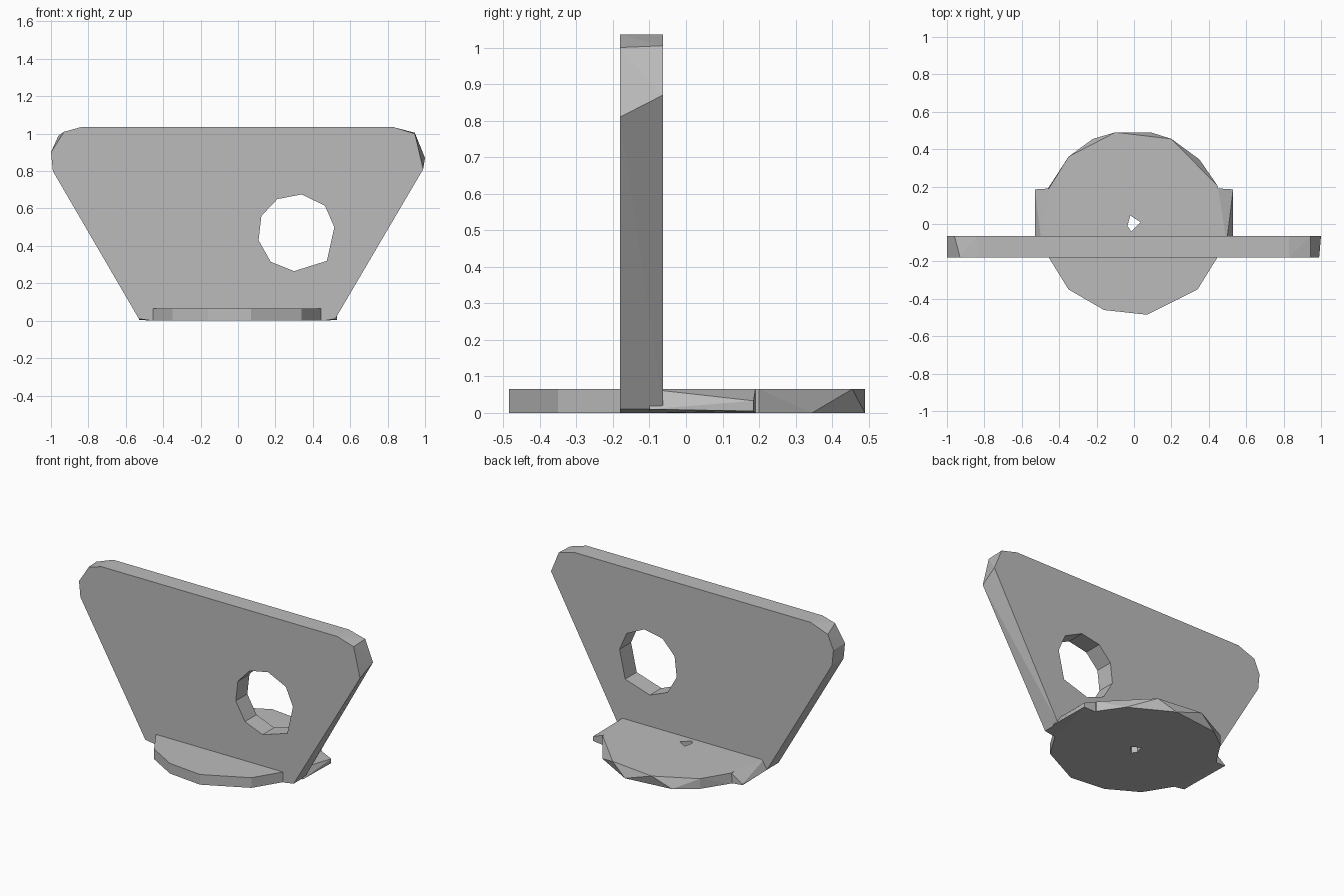
import bpy
import bmesh
import math

cube = bpy.data.objects.get("Cube")
if cube:
    bpy.data.objects.remove(cube, do_unlink=True)

grey = bpy.data.materials.new("plain grey")
grey.use_nodes = True
colour = (0.5, 0.5, 0.5, 1)
grey.diffuse_color = colour
grey.node_tree.nodes["Principled BSDF"].inputs["Base Color"].default_value = colour


def hull(name, points):
    """Faceted solid wrapped around a set of points."""
    bm = bmesh.new()
    verts = [bm.verts.new(p) for p in points]
    result = bmesh.ops.convex_hull(bm, input=verts)
    spare = {v for v in result["geom_interior"] + result["geom_unused"]
             if isinstance(v, bmesh.types.BMVert) and not v.link_faces}
    bmesh.ops.delete(bm, geom=list(spare), context="VERTS")
    bmesh.ops.dissolve_limit(bm, angle_limit=math.radians(0.5),
                             verts=bm.verts, edges=bm.edges)
    bmesh.ops.recalc_face_normals(bm, faces=bm.faces)
    mesh = bpy.data.meshes.new(name)
    bm.to_mesh(mesh)
    bm.free()
    mesh.materials.append(grey)
    obj = bpy.data.objects.new(name, mesh)
    bpy.context.collection.objects.link(obj)
    return obj


def cut(target, cutter):
    cutter.hide_render = True
    cutter.hide_viewport = True
    cutter.display_type = "WIRE"
    mod = target.modifiers.new("hole", "BOOLEAN")
    mod.operation = "DIFFERENCE"
    mod.solver = "EXACT"
    mod.object = cutter


def upright(outline, y):
    return [(x, y, z) for x, z in outline]


def level(outline, z):
    return [(x, y, z) for x, y in outline]


FRONT, BACK, TOP = -0.18, -0.063, 0.065

# Upright plate with clipped upper corners
foot = [(-0.53, 0.01), (-0.46, 0), (0.46, 0), (0.52, 0.01)]
front_outline = foot + [(0.99, 0.81), (0.945, 1.0), (0.83, 1.035),
                        (-0.84, 1.035), (-0.93, 1.01), (-1, 0.9), (-0.99, 0.8)]
back_outline = foot + [(1, 0.87), (0.945, 1.005), (0.83, 1.035),
                       (-0.84, 1.035), (-0.96, 0.99), (-1, 0.9), (-0.99, 0.8)]
plate = hull("upright_plate", upright(front_outline, FRONT) + upright(back_outline, BACK))

# Off-centre opening through the plate
opening = [(0.125, 0.56), (0.21, 0.65), (0.34, 0.675), (0.465, 0.615), (0.515, 0.5),
           (0.475, 0.32), (0.3, 0.265), (0.175, 0.315), (0.11, 0.43)]
cut(plate, hull("plate_hole_cutter", upright(opening, -0.4) + upright(opening, 0.2)))

# Round foot: shared front rim, staggered facets at the rear
rim = [(-0.455, FRONT), (-0.35, -0.35), (-0.16, -0.46),
       (0.07, -0.485), (0.34, -0.35), (0.445, FRONT)]
upper_rear = [(0.45, 0.2), (0.2, 0.455), (-0.1, 0.49), (-0.35, 0.36), (-0.455, 0.19)]
lower_rear = [(0.45, 0.2), (0.35, 0.345), (0.09, 0.49), (-0.22, 0.455), (-0.35, 0.36),
              (-0.46, 0.19)]
base = hull("round_base", level(rim + upper_rear, TOP) + level(rim + lower_rear, 0))

# Small pin hole in the foot
pin = [(-0.02, 0.045), (0.035, 0.01), (-0.015, -0.04), (-0.035, -0.01)]
cut(base, hull("pin_hole_cutter", level(pin, -0.1) + level(pin, 0.2)))

# Sloping tabs either side of the foot, behind the plate
for name, side, tip in (("left_tab", 1, 0.033), ("right_tab", -1, 0.012)):
    hull(name, [
        (side * 0.4, -0.1, TOP), (side * 0.495, -0.1, TOP), (side * 0.45, 0.19, TOP),
        (side * 0.53, -0.1, 0.01), (side * 0.53, 0.185, tip), (side * 0.53, 0.185, 0.005),
        (side * 0.4, -0.1, 0), (side * 0.45, 0.19, 0), (side * 0.46, -0.1, 0)])
